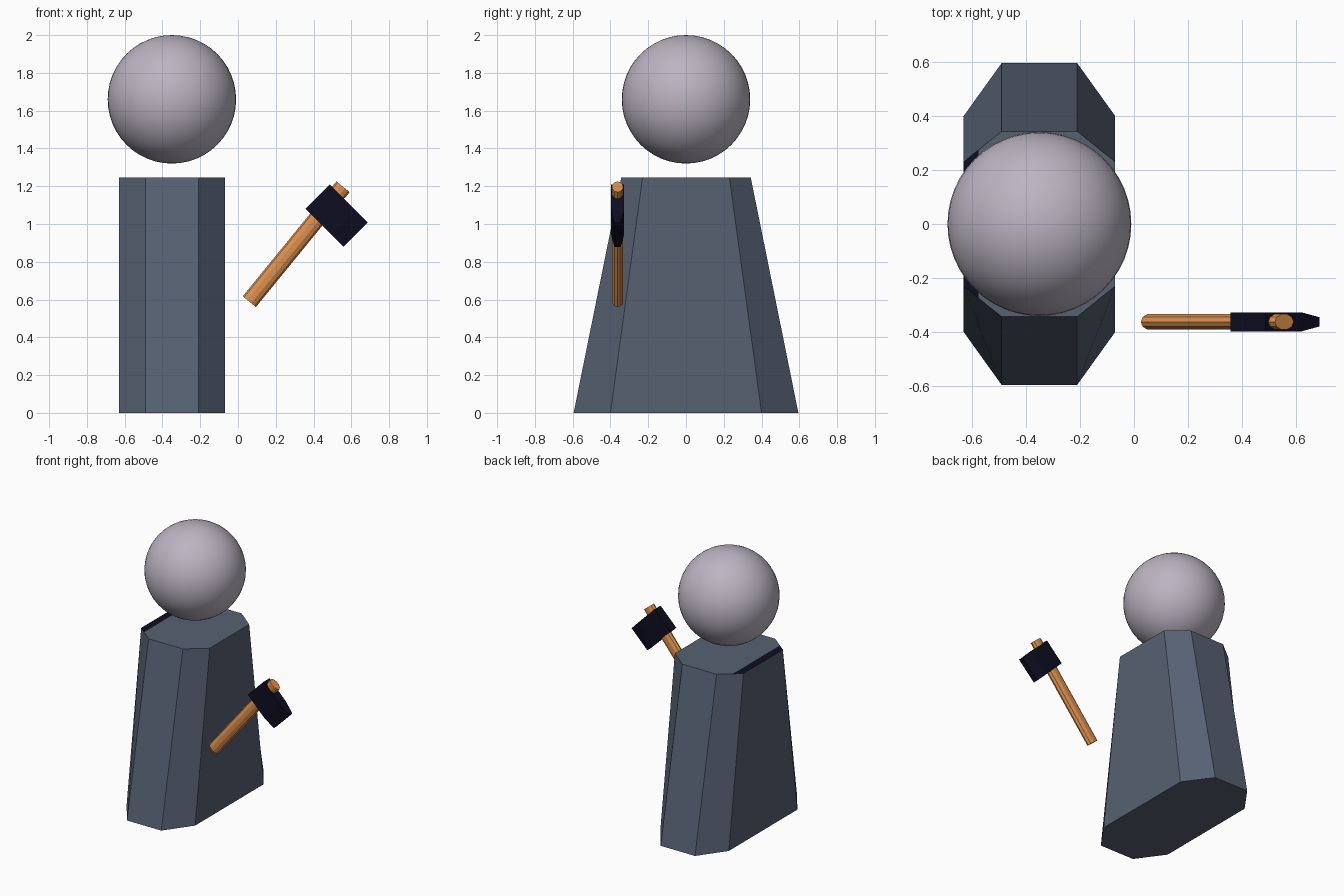
import bpy, bmesh, math
from mathutils import Matrix, Vector

if "Cube" in bpy.data.objects:
    bpy.data.objects.remove(bpy.data.objects["Cube"])


def material(name, rgb):
    m = bpy.data.materials.new(name)
    m.diffuse_color = (*rgb, 1)
    m.use_nodes = True
    m.node_tree.nodes["Principled BSDF"].inputs["Base Color"].default_value = m.diffuse_color
    return m


GREY = material("pale_grey", (0.50, 0.46, 0.54))
SLATE = material("slate_blue", (0.095, 0.12, 0.17))
NAVY = material("dark_navy", (0.0045, 0.004, 0.015))
WOOD = material("orange_wood", (0.72, 0.28, 0.075))


def finish(name, bm, *mats):
    bmesh.ops.recalc_face_normals(bm, faces=bm.faces)
    me = bpy.data.meshes.new(name)
    bm.to_mesh(me)
    bm.free()
    for m in mats:
        me.materials.append(m)
    ob = bpy.data.objects.new(name, me)
    bpy.context.collection.objects.link(ob)
    return ob


def loft(bm, rings):
    """Closed solid through rings of equal point count."""
    loops = [[bm.verts.new(p) for p in r] for r in rings]
    n = len(loops[0])
    for a, b in zip(loops, loops[1:]):
        for i in range(n):
            j = (i + 1) % n
            bm.faces.new((a[i], a[j], b[j], b[i]))
    bm.faces.new(loops[0][::-1])
    return bm.faces.new(loops[-1])


# Head: smooth floating ball
bm = bmesh.new()
bmesh.ops.create_uvsphere(bm, u_segments=48, v_segments=24, radius=0.34,
                          matrix=Matrix.Translation((-0.35, 0, 1.66)))
for f in bm.faces:
    f.smooth = True
finish("head", bm, GREY)


# Body: tapered octagonal block
def octagon(z, y_flat, y_side):
    half = [(0.14, -y_flat), (0.28, -y_side), (0.28, y_side), (0.14, y_flat)]
    pts = half + [(-x, -y) for x, y in half]
    return [(x - 0.35, y, z) for x, y in pts]


bm = bmesh.new()
top = loft(bm, [octagon(0, 0.595, 0.40), octagon(1.245, 0.343, 0.23)])
# dark strip along the left edge of the top face
bmesh.ops.bisect_plane(bm, geom=[top] + list(top.edges) + list(top.verts),
                       plane_co=(-0.575, 0, 0), plane_no=(1, 0, 0))
for f in bm.faces:
    c = f.calc_center_median()
    if c.z > 1.24 and c.x < -0.57:
        f.material_index = 1
finish("body", bm, SLATE, NAVY)

# Hammer handle: flattened shaft
Y = -0.362
start, end = Vector((0.06, Y, 0.589)), Vector((0.556, Y, 1.197))
axis = (end - start).normalized()
side = axis.cross(Vector((0, 1, 0)))
SIDES = 10
bm = bmesh.new()
rings = []
for p in (start, end):
    rings.append([p + side * (0.045 * math.cos(t)) + Vector((0, 0.03 * math.sin(t), 0))
                  for t in (2 * math.pi * i / SIDES for i in range(SIDES))])
loft(bm, rings)
finish("hammer_handle", bm, WOOD)

# Hammer head: block with a tapered striking end
r = math.sqrt(0.5)
along, across = Vector((r, 0, -r)), Vector((r, 0, r))
back = Vector((0.4215, Y, 1.144))
bm = bmesh.new()
rings = []
for d, h in ((0, 0.035), (0.19, 0.035), (0.283, 0.017)):
    rings.append([back + along * d + across * (0.091 * a) + Vector((0, h * b, 0))
                  for a, b in ((-1, -1), (1, -1), (1, 1), (-1, 1))])
loft(bm, rings)
finish("hammer_head", bm, NAVY)
